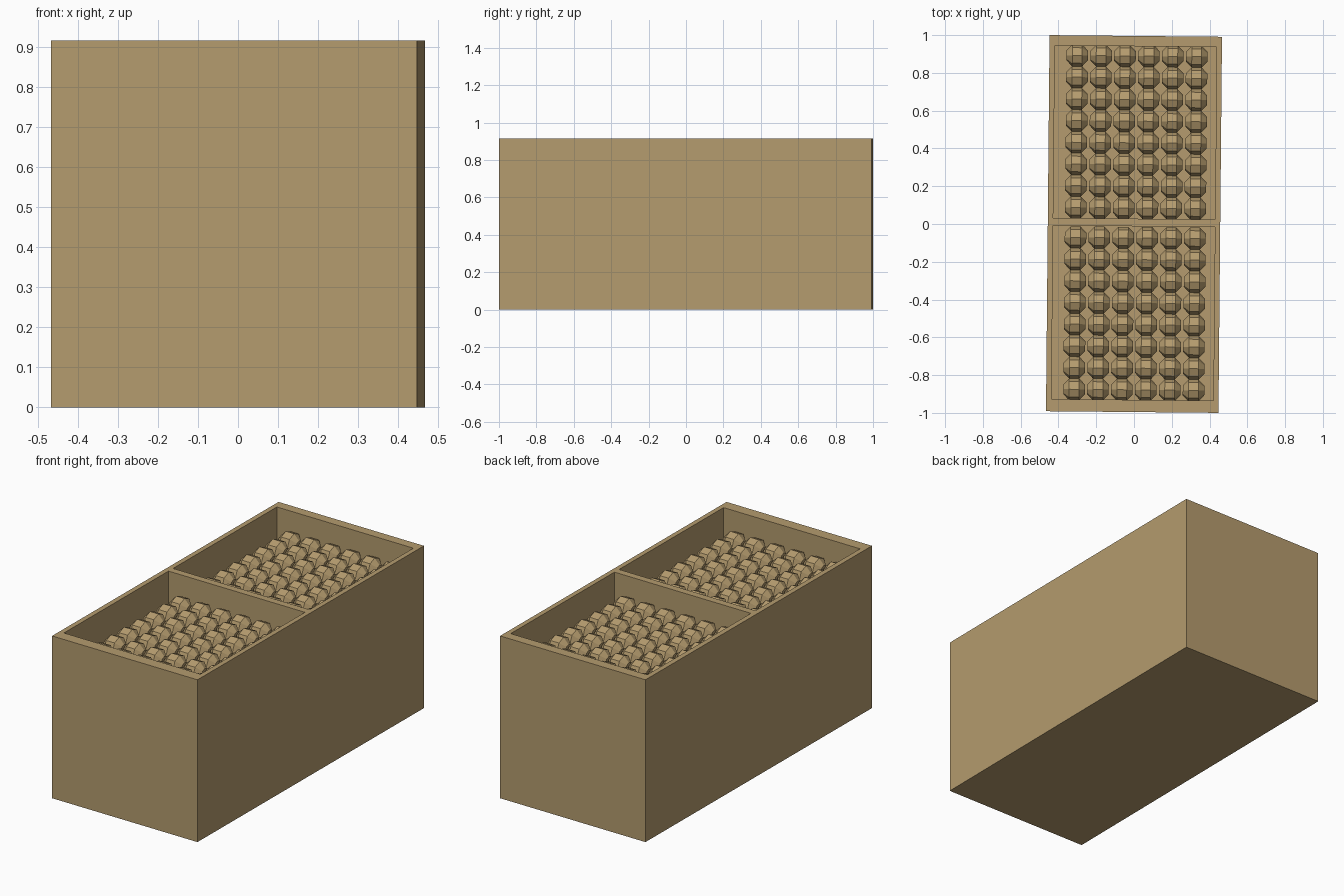
import bpy, bmesh, math
from mathutils import Matrix

if "Cube" in bpy.data.objects:
    bpy.data.objects.remove(bpy.data.objects["Cube"])

TILT = -0.0095                      # the whole crate is turned very slightly
W, L, H = 0.913, 1.991, 0.915
FLOOR = 0.705

tan = bpy.data.materials.new("tan")
tan.diffuse_color = (0.46, 0.33, 0.156, 1)
tan.use_nodes = True
tan.node_tree.nodes["Principled BSDF"].inputs["Base Color"].default_value = tan.diffuse_color


def add_object(name, bm):
    bmesh.ops.recalc_face_normals(bm, faces=bm.faces[:])
    bmesh.ops.transform(bm, matrix=Matrix.Rotation(TILT, 4, 'Z'), verts=bm.verts[:])
    me = bpy.data.meshes.new(name)
    bm.to_mesh(me)
    bm.free()
    me.materials.append(tan)
    ob = bpy.data.objects.new(name, me)
    bpy.context.collection.objects.link(ob)
    return ob


def box(name, x0, x1, y0, y1, z0, z1):
    bm = bmesh.new()
    bmesh.ops.create_cube(bm, size=1)
    for v in bm.verts:
        v.co = ((x0 + x1) / 2 + v.co.x * (x1 - x0),
                (y0 + y1) / 2 + v.co.y * (y1 - y0),
                (z0 + z1) / 2 + v.co.z * (z1 - z0))
    return add_object(name, bm)


# Crate with two open compartments
crate = box("crate", -W / 2, W / 2, -L / 2, L / 2, 0, H)
compartments = {"front": (-0.931, -0.012), "back": (0.028, 0.941)}
for side, (y0, y1) in compartments.items():
    cutter = box(side + "_compartment_cutter", -0.428, 0.429, y0, y1, FLOOR, H + 0.1)
    cutter.hide_render = True
    cutter.hide_viewport = True
    mod = crate.modifiers.new(side + "_compartment", 'BOOLEAN')
    mod.operation = 'DIFFERENCE'
    mod.solver = 'EXACT'
    mod.object = cutter


# Faceted balls: an eight-sided barrel lying along x, with flat ends
PROFILE = [(-0.057, 0.026), (-0.026, 0.058), (0.026, 0.058), (0.057, 0.026)]
SIDES = 8


def add_ball(bm, cx, cy, cz):
    rings = []
    for px, r in PROFILE:
        rings.append([bm.verts.new((cx + px,
                                    cy + r * math.sin(2 * math.pi * i / SIDES),
                                    cz + r * math.cos(2 * math.pi * i / SIDES)))
                      for i in range(SIDES)])
    for a, b in zip(rings, rings[1:]):
        for i in range(SIDES):
            j = (i + 1) % SIDES
            bm.faces.new((a[i], a[j], b[j], b[i]))
    bm.faces.new(rings[0])
    bm.faces.new(rings[-1])


# One layer of balls in each compartment, six across and eight deep
for side, first_y in (("front", -0.878), ("back", 0.085)):
    bm = bmesh.new()
    for col in range(6):
        for row in range(8):
            add_ball(bm, -0.309 + 0.1265 * col, first_y + 0.1149 * row, 0.765)
    add_object(side + "_balls", bm)
